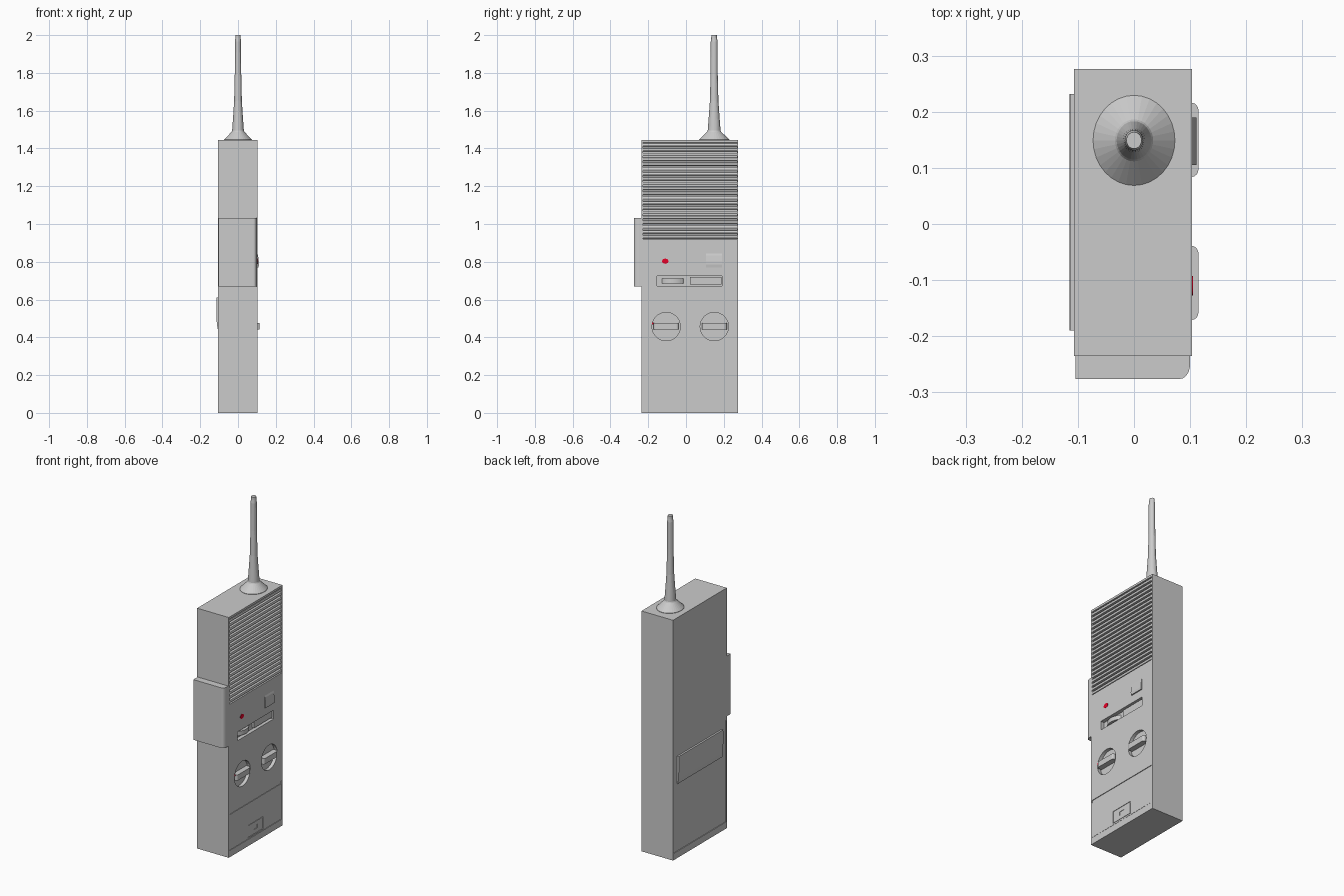
import bpy, bmesh
from math import sin, cos, pi, tau, sqrt

if "Cube" in bpy.data.objects:
    bpy.data.objects.remove(bpy.data.objects["Cube"])

PLACE = {'x': lambda u, v, w: (w, u, v),
         'y': lambda u, v, w: (u, w, v),
         'z': lambda u, v, w: (u, v, w)}


def finish(name, bm):
    bmesh.ops.recalc_face_normals(bm, faces=bm.faces)
    me = bpy.data.meshes.new(name)
    bm.to_mesh(me)
    bm.free()
    ob = bpy.data.objects.new(name, me)
    bpy.context.collection.objects.link(ob)
    return ob


def prism(name, pts, axis, a, b):
    """Extrude a 2D outline along an axis from a to b."""
    bm = bmesh.new()
    lo, hi = ([bm.verts.new(PLACE[axis](u, v, w)) for u, v in pts] for w in (a, b))
    bm.faces.new(lo)
    bm.faces.new(hi)
    n = len(pts)
    for i in range(n):
        j = (i + 1) % n
        bm.faces.new((lo[i], lo[j], hi[j], hi[i]))
    return finish(name, bm)


def box(name, x, y, z):
    return prism(name, [(x[0], y[0]), (x[1], y[0]), (x[1], y[1]), (x[0], y[1])], 'z', *z)


def ring(u, v, r, n=32, s=1.0):
    return [(u + r * cos(tau * i / n), v + s * r * sin(tau * i / n)) for i in range(n)]


def carve(target, cutter):
    cutter.hide_render = True
    mod = target.modifiers.new("cut", 'BOOLEAN')
    mod.operation, mod.solver, mod.object = 'DIFFERENCE', 'EXACT', cutter
    bpy.context.view_layer.objects.active = target
    bpy.ops.object.modifier_apply(modifier=mod.name)
    bpy.data.objects.remove(cutter)


red = bpy.data.materials.new("red")
red.diffuse_color = (0.8, 0.0, 0.02, 1)
red.use_nodes = True
red.node_tree.nodes["Principled BSDF"].inputs["Base Color"].default_value = red.diffuse_color

FRONT, BACK = 0.103, -0.107
OUT = 0.2
KNOBS = (-0.105, 0.15)
KNOB_Z = 0.457

# Case with its recesses
case = box("case", (BACK, FRONT), (-0.235, 0.276), (0, 1.445))
carve(case, box("cut_grille", (0.088, OUT), (-0.228, 0.269), (0.92, 1.432)))
carve(case, box("cut_slot", (0.08, OUT), (-0.153, 0.19), (0.672, 0.725)))
for y in KNOBS:
    carve(case, prism("cut_knob", ring(y, KNOB_Z, 0.075), 'x', 0.083, OUT))
carve(case, box("cut_front_door", (0.099, OUT), (-0.228, 0.269), (0.04, 0.27)))
carve(case, box("cut_back_door", (-OUT, -0.103), (-0.228, 0.269), (0.04, 0.65)))

# Lower front door with latch and keyhole
door = box("front_door", (0.097, 0.102), (-0.228, 0.269), (0.042, 0.255))
carve(door, box("cut_latch", (0.0985, OUT), (-0.052, 0.092), (0.05, 0.125)))
latch = box("latch", (0.097, 0.1015), (-0.048, 0.088), (0.054, 0.121))
carve(latch, box("cut_keyhole", (0.099, OUT), (0.0, 0.038), (0.077, 0.099)))

# Back door thumb grip: wedge that fades downward
prism("back_grip", [(-0.1, 0.61), (-0.114, 0.61), (-0.115, 0.60), (-0.115, 0.53),
                    (-0.112, 0.47), (-0.108, 0.445), (-0.1, 0.445)], 'y', -0.19, 0.232)

# Speaker grille slats
SLATS = 20
step = 0.512 / SLATS
for i in range(SLATS):
    z = 0.92 + (i + 0.5) * step
    prism(f"grille_slat_{i + 1}",
          [(0.088, z - 0.009), (0.1, z - 0.007), (0.102, z), (0.1, z + 0.007), (0.088, z + 0.009)],
          'y', -0.228, 0.269)

# Indicator light
light = prism("indicator_light", ring(-0.11, 0.803, 0.017, 20, 0.8), 'x', 0.1, 0.105)
light.data.materials.append(red)

# Rocker button
prism("rocker_button", [(0.1, 0.77), (0.109, 0.771), (0.111, 0.785), (0.110, 0.805),
                        (0.106, 0.833), (0.1025, 0.845), (0.1, 0.845)], 'y', 0.105, 0.19)

# Thumbwheel and slider in the slot
half, rise = 0.058, 0.023
r = (half ** 2 + rise ** 2) / (2 * rise)
arc = []
for i in range(13):
    y = -half + 2 * half * i / 12
    arc.append((0.103 - r + sqrt(r * r - y * y), -0.07 + y))
prism("thumbwheel", arc, 'z', 0.685, 0.711)
box("slider", (0.079, 0.093), (0.02, 0.189), (0.68, 0.72))

# Knob grip bars with rounded outer corners
for n, y in zip(("left", "right"), KNOBS):
    pts = [(0.08, y - 0.066), (0.08, y + 0.066)]
    for i in range(5):
        a = pi / 2 * (1 - i / 4)
        pts.append((0.103 + 0.012 * cos(a), y + 0.052 + 0.014 * sin(a)))
    for i in range(5):
        a = pi / 2 * i / 4
        pts.append((0.103 + 0.012 * cos(a), y - 0.052 - 0.014 * sin(a)))
    prism(n + "_knob_bar", pts, 'z', KNOB_Z - 0.016, KNOB_Z + 0.018)
mark = box("knob_mark", (0.1, 0.1035), (-0.179, -0.172), (0.468, 0.478))
mark.data.materials.append(red)

# Side talk bar with one rounded edge
pts = [(0.1, -0.234), (-0.104, -0.234), (-0.104, -0.276)]
for i in range(7):
    a = -pi / 2 * (1 - i / 6)
    pts.append((0.082 + 0.018 * cos(a), -0.249 + 0.027 * sin(a)))
prism("talk_bar", pts, 'z', 0.67, 1.032)

# Antenna: stacked rings, slightly oval
PROFILE = [(0.073, 1.443), (0.073, 1.447), (0.034, 1.488), (0.031, 1.494), (0.025, 1.58),
           (0.0205, 1.65), (0.017, 1.80), (0.0165, 1.965), (0.014, 1.985), (0.0135, 2.0)]
bm = bmesh.new()
rows = [[bm.verts.new((x, y, z)) for x, y in ring(0, 0.149, rad, 32, 1.1)] for rad, z in PROFILE]
for lo, hi in zip(rows, rows[1:]):
    for i in range(32):
        j = (i + 1) % 32
        bm.faces.new((lo[i], lo[j], hi[j], hi[i]))
bm.faces.new(rows[0])
bm.faces.new(rows[-1])
finish("antenna", bm)
